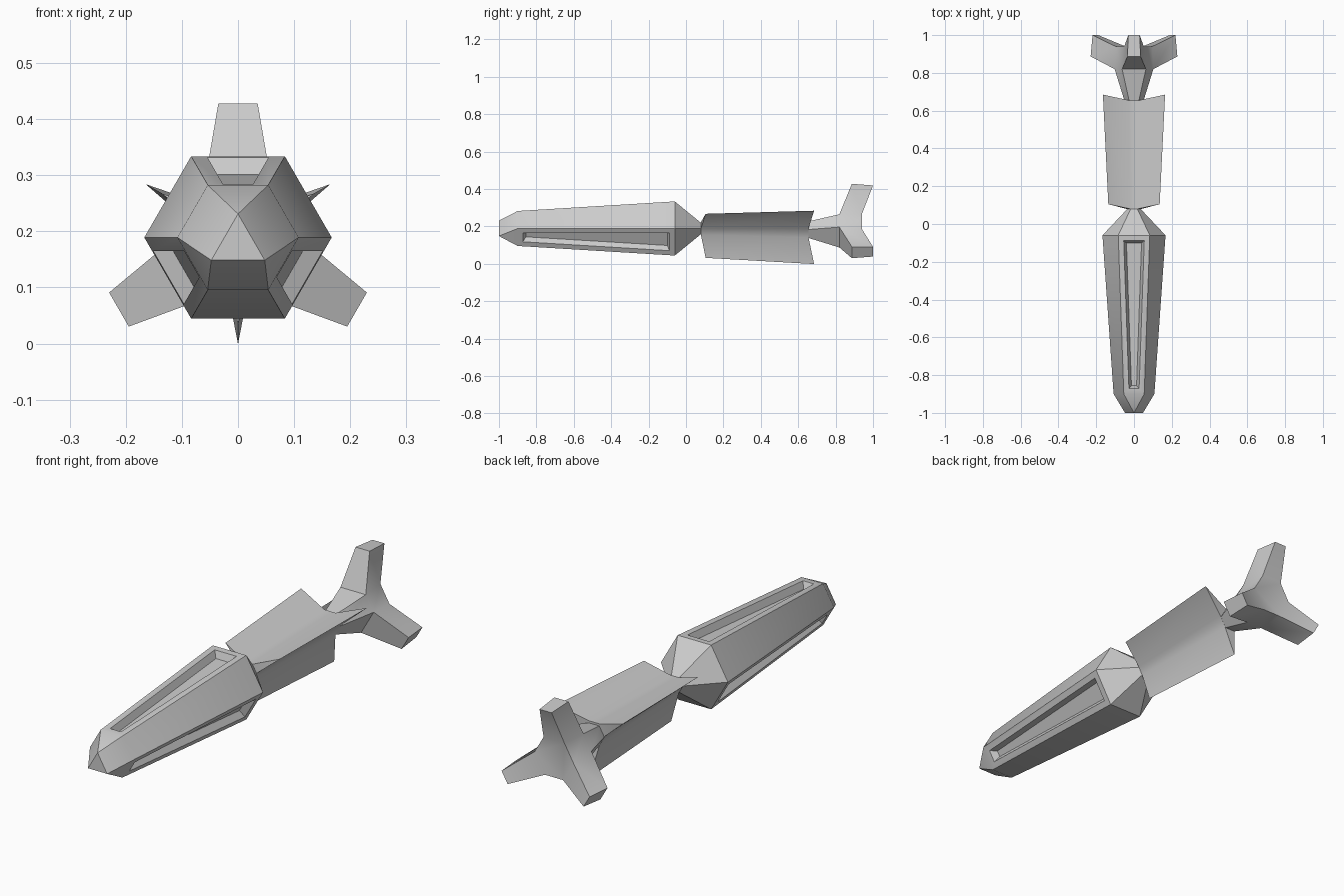
import bpy, bmesh
from math import radians, cos, sin
from mathutils import Vector

if "Cube" in bpy.data.objects:
    bpy.data.objects.remove(bpy.data.objects["Cube"])

CZ = 0.189                      # height of the long axis
TAIL_Z = 0.183                  # height of the tail axis
ARMS = (90, 210, 330)           # directions of slots and tail arms
HEX = (0, 60, 120, 180, 240, 300)


def polar(r, deg, y, cz=CZ):
    a = radians(deg)
    return Vector((r * cos(a), y, cz + r * sin(a)))


def local(deg, along, side, y, cz):
    a = radians(deg)
    return Vector((along * cos(a) - side * sin(a), y,
                   cz + along * sin(a) + side * cos(a)))


def loft(rings):
    """Skin equal-length rings; returns the bmesh and side faces per segment."""
    bm = bmesh.new()
    vs = [[bm.verts.new(p) for p in ring] for ring in rings]
    n = len(rings[0])
    sides = [[bm.faces.new((a[i], a[(i + 1) % n], b[(i + 1) % n], b[i]))
              for i in range(n)] for a, b in zip(vs, vs[1:])]
    bm.faces.new(vs[0][::-1])
    bm.faces.new(vs[-1])
    bmesh.ops.recalc_face_normals(bm, faces=bm.faces)
    return bm, sides


def finish(bm, name, angle=35):
    bmesh.ops.remove_doubles(bm, verts=bm.verts, dist=0.0005)
    bmesh.ops.triangulate(bm, faces=[f for f in bm.faces if len(f.verts) > 6])
    bmesh.ops.recalc_face_normals(bm, faces=bm.faces)
    me = bpy.data.meshes.new(name)
    bm.to_mesh(me)
    bm.free()
    ob = bpy.data.objects.new(name, me)
    bpy.context.collection.objects.link(ob)
    bpy.ops.object.select_all(action='DESELECT')
    ob.select_set(True)
    bpy.context.view_layer.objects.active = ob
    bpy.ops.object.shade_smooth_by_angle(angle=radians(angle))
    return ob


# Body: triangular nose blending into a tapered six-sided barrel
nose = [polar(0.055, d, -1.0, 0.176) for d in (330, 90, 90, 210, 210, 330)]
bm, sides = loft([nose,
                  [polar(0.108, d, -0.9) for d in HEX],
                  [polar(0.167, d, -0.06) for d in HEX],
                  [polar(0.035, d, 0.08) for d in HEX]])
# Recessed slots on every other barrel face
slots = [sides[1][i] for i in (1, 3, 5)]
bmesh.ops.inset_individual(bm, faces=slots, thickness=0.028, use_even_offset=True)
bmesh.ops.inset_individual(bm, faces=slots, thickness=0.014, depth=-0.03,
                           use_even_offset=True)
finish(bm, "body")


# Fins: three-pointed star section with swept ends
def star(tip_r, core_r, tip_y, core_y):
    ring = []
    for d in (30, 150, 270):
        ring += [polar(core_r, d - 30, core_y), polar(tip_r, d, tip_y),
                 polar(core_r, d + 30, core_y)]
    return ring


bm, _ = loft([star(0.157, 0.04, 0.105, 0.08), star(0.19, 0.055, 0.685, 0.655)])
finish(bm, "fins")


# Tail: flared hub with three arms extruded from alternate sides
def hub_ring(along, side, y):
    ring = []
    for d in ARMS:
        ring += [local(d, along, -side, y, TAIL_Z), local(d, along, side, y, TAIL_Z)]
    return ring


bm, sides = loft([hub_ring(0.043, 0.025, 0.65),
                  hub_ring(0.082, 0.063, 0.82),
                  hub_ring(0.082, 0.052, 0.94)])
for d, i in zip(ARMS, (0, 2, 4)):
    face = bmesh.ops.extrude_discrete_faces(bm, faces=[sides[1][i]])["faces"][0]
    across = local(d, 0, 1, 0, 0)
    for v in face.verts:
        s = 1 if (v.co - Vector((0, 0, TAIL_Z))).dot(across) > 0 else -1
        if v.co.y < 0.88:
            v.co = local(d, 0.245, s * 0.035, 0.887, TAIL_Z)
        else:
            v.co = local(d, 0.236, s * 0.03, 1.0, TAIL_Z)
finish(bm, "tail")
